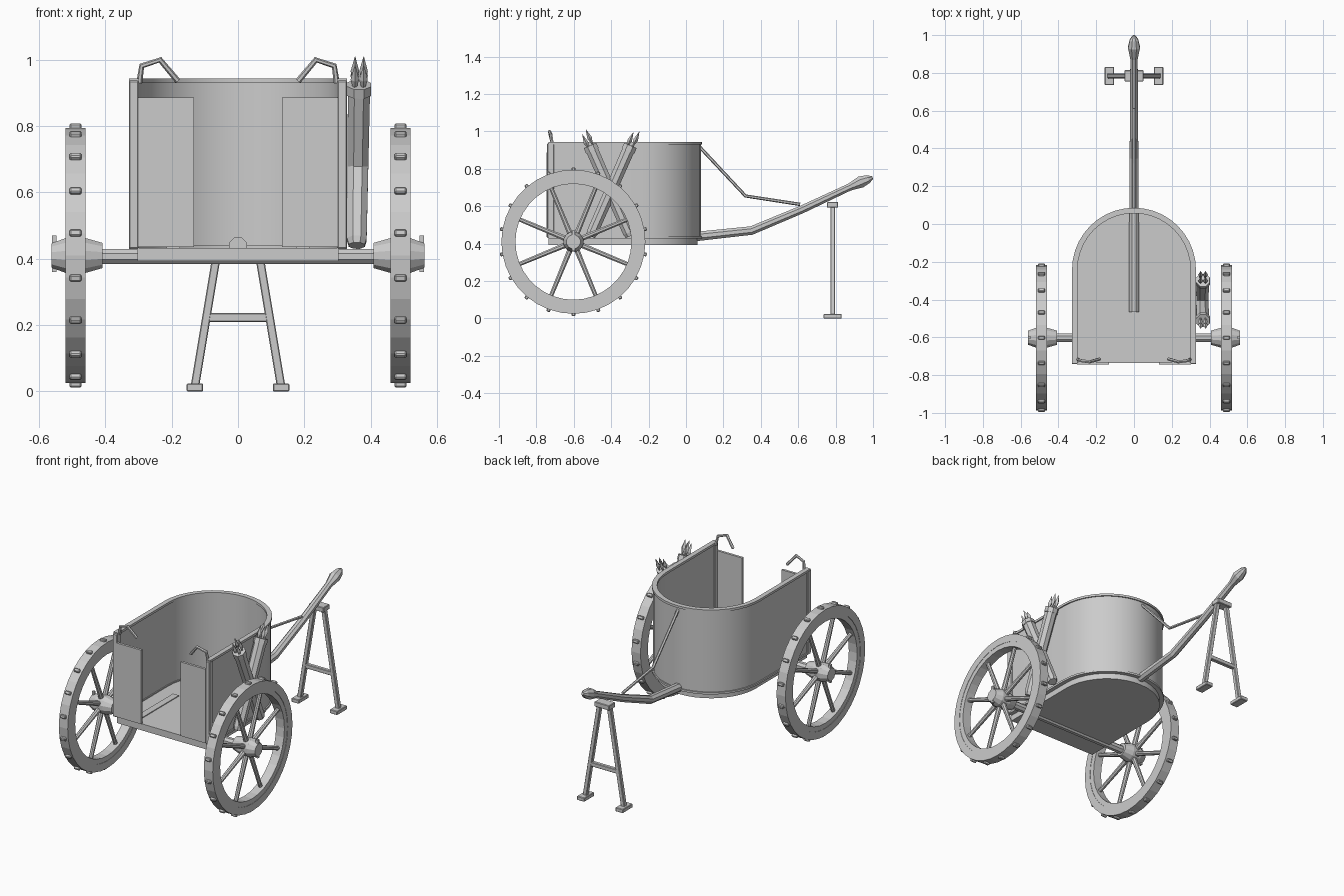
import bpy, bmesh, math
from mathutils import Vector, Matrix

if "Cube" in bpy.data.objects:
    bpy.data.objects.remove(bpy.data.objects["Cube"])


def finish(bm, name, smooth=False):
    bmesh.ops.recalc_face_normals(bm, faces=bm.faces)
    me = bpy.data.meshes.new(name)
    bm.to_mesh(me)
    bm.free()
    if smooth:
        me.shade_smooth()
        me.set_sharp_from_angle(angle=math.radians(35))
    ob = bpy.data.objects.new(name, me)
    bpy.context.collection.objects.link(ob)
    return ob


def box(bm, lo, hi, mat=Matrix()):
    lo, hi = Vector(lo), Vector(hi)
    m = mat @ Matrix.Translation((lo + hi) / 2) @ Matrix.Diagonal((*(hi - lo), 1))
    bmesh.ops.create_cube(bm, size=1, matrix=m)


def bridge(bm, rings, closed=False):
    n = len(rings[0])
    for a, b in zip(rings, rings[1:] + rings[:1] if closed else rings[1:]):
        for i in range(n):
            j = (i + 1) % n
            bm.faces.new((a[i], a[j], b[j], b[i]))
    if not closed:
        bm.faces.new(rings[0])
        bm.faces.new(rings[-1])


def tube(bm, pts, radii, sides=6, twist=0.5):
    """Sweep a polygon along a path with a radius at each point."""
    pts = [Vector(p) for p in pts]
    if not isinstance(radii, (list, tuple)):
        radii = [radii] * len(pts)
    d = (pts[-1] - pts[0]).normalized()
    ref = Vector((1, 0, 0)) if abs(d.x) < 0.7 else Vector((0, 1, 0))
    rings = []
    for i, p in enumerate(pts):
        t = (pts[min(i + 1, len(pts) - 1)] - pts[max(i - 1, 0)]).normalized()
        u = (ref - t * ref.dot(t)).normalized()
        v = t.cross(u)
        angs = [2 * math.pi * (k + twist) / sides for k in range(sides)]
        rings.append([bm.verts.new(p + radii[i] * (u * math.cos(a) + v * math.sin(a))) for a in angs])
    bridge(bm, rings)


def wheel_ring(bm, x0, x1, r0, r1, n=36):
    rings = []
    for k in range(n):
        a = 2 * math.pi * k / n
        rings.append([bm.verts.new((x, WY + r * math.cos(a), WZ + r * math.sin(a)))
                      for x, r in ((x0, r0), (x1, r0), (x1, r1), (x0, r1))])
    bridge(bm, rings, closed=True)


def u_path(r, n=20):
    """Basket outline: straight sides with a round front."""
    arc = [(r * math.cos(math.pi * k / n), YC + r * math.sin(math.pi * k / n)) for k in range(n + 1)]
    return [(r, BACK)] + arc + [(-r, BACK)]


def u_wall(bm, r0, r1, z0, z1):
    rings = [[bm.verts.new((*p, z)) for p, z in ((a, z0), (b, z0), (b, z1), (a, z1))]
             for a, b in zip(u_path(r0), u_path(r1))]
    bridge(bm, rings)


WY, WZ = -0.602, 0.41
YC, BACK = -0.242, -0.735

# wheels
for side, label in ((1, "right"), (-1, "left")):
    bm = bmesh.new()
    wheel_ring(bm, side * 0.46, side * 0.52, 0.34, 0.385)
    wheel_ring(bm, side * 0.462, side * 0.518, 0.31, 0.345)
    finish(bm, label + "_wheel_rim")

    bm = bmesh.new()
    for k in range(18):
        m = Matrix.Translation((side * 0.49, WY, WZ)) @ Matrix.Rotation(math.radians(20 * k), 4, 'X')
        box(bm, (-0.018, -0.01, 0.375), (0.018, 0.01, 0.398), m)
    bmesh.ops.bevel(bm, geom=bm.edges[:], offset=0.004, segments=1, affect='EDGES')
    finish(bm, label + "_wheel_studs")

    bm = bmesh.new()
    for k in range(8):
        a = math.radians(22.5 + 45 * k)
        d = Vector((0, math.cos(a), math.sin(a)))
        c = Vector((side * 0.49, WY, WZ))
        tube(bm, [c + d * 0.04, c + d * 0.12, c + d * 0.32], [0.016, 0.014, 0.012], 8)
    finish(bm, label + "_wheel_spokes")

    bm = bmesh.new()
    tube(bm, [(side * x, WY, WZ) for x in (0.408, 0.462, 0.518, 0.562)], [0.039, 0.055, 0.055, 0.038], 12)
    finish(bm, label + "_hub")
    bm = bmesh.new()
    box(bm, (side * 0.554 - 0.007, WY - 0.008, 0.36), (side * 0.554 + 0.007, WY + 0.008, 0.47))
    finish(bm, label + "_linchpin")

# axle
bm = bmesh.new()
tube(bm, [(-0.55, WY, 0.407), (0.55, WY, 0.407)], 0.025, 8)
finish(bm, "axle")

# floor with the two flat strips
bm = bmesh.new()
rings = [[bm.verts.new((*p, z)) for p in u_path(0.303)] for z in (0.393, 0.433)]
bridge(bm, rings)
finish(bm, "floor", True)
bm = bmesh.new()
for s in (1, -1):
    box(bm, (s * 0.195 - 0.02, -0.72, 0.43), (s * 0.195 + 0.02, -0.32, 0.438))
finish(bm, "floor_strips")

# basket wall and its rims
bm = bmesh.new()
u_wall(bm, 0.304, 0.321, 0.43, 0.935)
finish(bm, "basket_wall", True)
for name, z0, z1 in (("top_rim", 0.93, 0.944), ("bottom_rim", 0.428, 0.44)):
    bm = bmesh.new()
    u_wall(bm, 0.299, 0.328, z0, z1)
    finish(bm, name, True)

# rear posts, panels and hand grips
for s, label in ((1, "right"), (-1, "left")):
    bm = bmesh.new()
    box(bm, (s * 0.314 - 0.015, -0.742, 0.43), (s * 0.314 + 0.015, -0.705, 0.937))
    bmesh.ops.bevel(bm, geom=bm.edges[:], offset=0.004, segments=1, affect='EDGES')
    finish(bm, label + "_rear_post")
    bm = bmesh.new()
    box(bm, (s * 0.217 - 0.084, -0.745, 0.435), (s * 0.217 + 0.084, -0.73, 0.887))
    finish(bm, label + "_rear_panel")
    bm = bmesh.new()
    tube(bm, [(s * 0.298, -0.715, 0.93), (s * 0.29, -0.722, 0.982), (s * 0.235, -0.73, 1.0),
              (s * 0.182, -0.715, 0.937)], 0.009, 6)
    finish(bm, label + "_hand_grip")

# draught pole with a pointed head
bm = bmesh.new()
tube(bm, [(0, -0.465, 0.438), (0, 0.07, 0.44), (0, 0.35, 0.47), (0, 0.62, 0.583), (0, 0.88, 0.705)],
     [0.029, 0.027, 0.025, 0.023, 0.021], 8)
finish(bm, "pole")
bm = bmesh.new()
tube(bm, [(0, 0.87, 0.70), (0, 0.935, 0.73), (0, 0.975, 0.745), (0, 0.998, 0.753)],
     [0.02, 0.034, 0.024, 0.008], 8)
finish(bm, "pole_head")

# brace from basket to pole
bm = bmesh.new()
tube(bm, [(0, 0.075, 0.915), (0, 0.318, 0.655), (0, 0.61, 0.61)], 0.009, 6)
finish(bm, "pole_brace")

# A-shaped stand under the pole
bm = bmesh.new()
SY = 0.784
for s in (1, -1):
    tube(bm, [(s * 0.13, SY, 0.015), (s * 0.032, SY, 0.605)], 0.018, 4)
    box(bm, (s * 0.13 - 0.025, SY - 0.048, 0), (s * 0.13 + 0.025, SY + 0.048, 0.024))
box(bm, (-0.1, SY - 0.012, 0.21), (0.1, SY + 0.012, 0.236))
box(bm, (-0.05, SY - 0.03, 0.592), (0.05, SY + 0.03, 0.622))
bmesh.ops.bevel(bm, geom=bm.edges[:], offset=0.003, segments=1, affect='EDGES')
finish(bm, "pole_stand")

# crossed quivers with arrows on the right wall
for s, label in ((1, "front"), (-1, "rear")):
    low = Vector((0.358, -0.405 - s * 0.105, 0.44))
    top = Vector((0.365, -0.405 + s * 0.108, 0.925))
    d = (top - low).normalized()
    bm = bmesh.new()
    tube(bm, [low, low + d * 0.02, top - d * 0.03, top - d * 0.03, top],
         [0.026, 0.032, 0.036, 0.04, 0.039], 8)
    finish(bm, label + "_quiver")
    bm = bmesh.new()
    v = d.cross(Vector((1, 0, 0))).normalized()
    for i in (-1, 1):
        for j in (-1, 1):
            p = top + Vector((0.013 * i, 0, 0)) + v * 0.014 * j
            h = 0.008 * j
            tube(bm, [p - d * 0.05, p + d * (0.02 + h)], 0.005, 6)
            tube(bm, [p + d * (0.005 + h), p + d * (0.03 + h), p + d * (0.078 + h)], [0.006, 0.013, 0.001], 4, 0)
    finish(bm, label + "_arrows")
